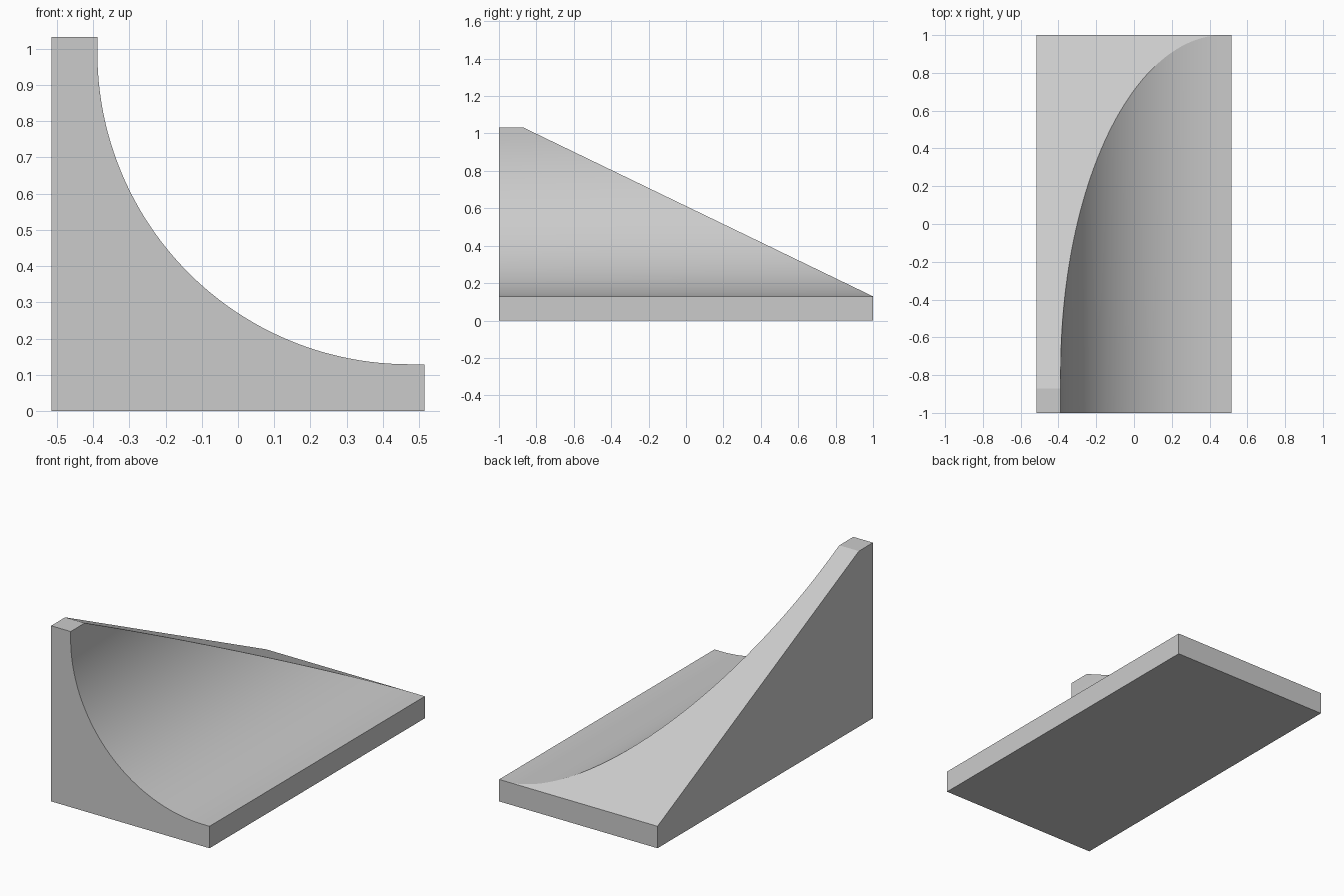
import bpy, bmesh, math

if "Cube" in bpy.data.objects:
    bpy.data.objects.remove(bpy.data.objects["Cube"])

W, L, H, BASE = 0.515, 1.0, 1.032, 0.129   # half width, half length, height, slab height
R, CX, CZ = 0.86, 0.472, 0.989             # concave curve
Y_TOP = -0.87                              # where the flat top ends
SEGS = 48


def slope_y(z):
    t = (H - z) / (H - BASE)
    return Y_TOP + (L - Y_TOP) * min(t, 1)


# Upper profile: flat top, quarter-circle hollow, flat lip
arc = []
for i in range(SEGS + 1):
    a = math.pi / 2 * i / SEGS
    arc.append((CX - R * math.cos(a), CZ - R * math.sin(a)))
upper = [(-W, H), (CX - R, H)] + arc + [(W, BASE)]

bm = bmesh.new()
front = [bm.verts.new((x, -L, z)) for x, z in upper]
back = [bm.verts.new((x, slope_y(z), z)) for x, z in upper]
fl, fr = [bm.verts.new((x, -L, 0)) for x in (-W, W)]
bl, br = [bm.verts.new((x, L, 0)) for x in (-W, W)]
corner = bm.verts.new((-W, L, BASE))

# Top, hollow and lip strips
for i in range(len(upper) - 1):
    bm.faces.new((front[i], front[i + 1], back[i + 1], back[i]))

# Front, sloped cut, back, left, right and underside
bm.faces.new([fl, fr] + front[::-1])
bm.faces.new(back[:-1] + [corner])
bm.faces.new((bl, br, back[-1], back[-2], corner))
bm.faces.new((fl, bl, corner, back[0], front[0]))
bm.faces.new((fr, br, back[-1], front[-1]))
bm.faces.new((fl, fr, br, bl))
bmesh.ops.recalc_face_normals(bm, faces=bm.faces)

mesh = bpy.data.meshes.new("curved_slope")
bm.to_mesh(mesh)
bm.free()
obj = bpy.data.objects.new("curved_slope", mesh)
bpy.context.collection.objects.link(obj)
bpy.context.view_layer.objects.active = obj
obj.select_set(True)
bpy.ops.object.shade_smooth_by_angle(angle=math.radians(20))
